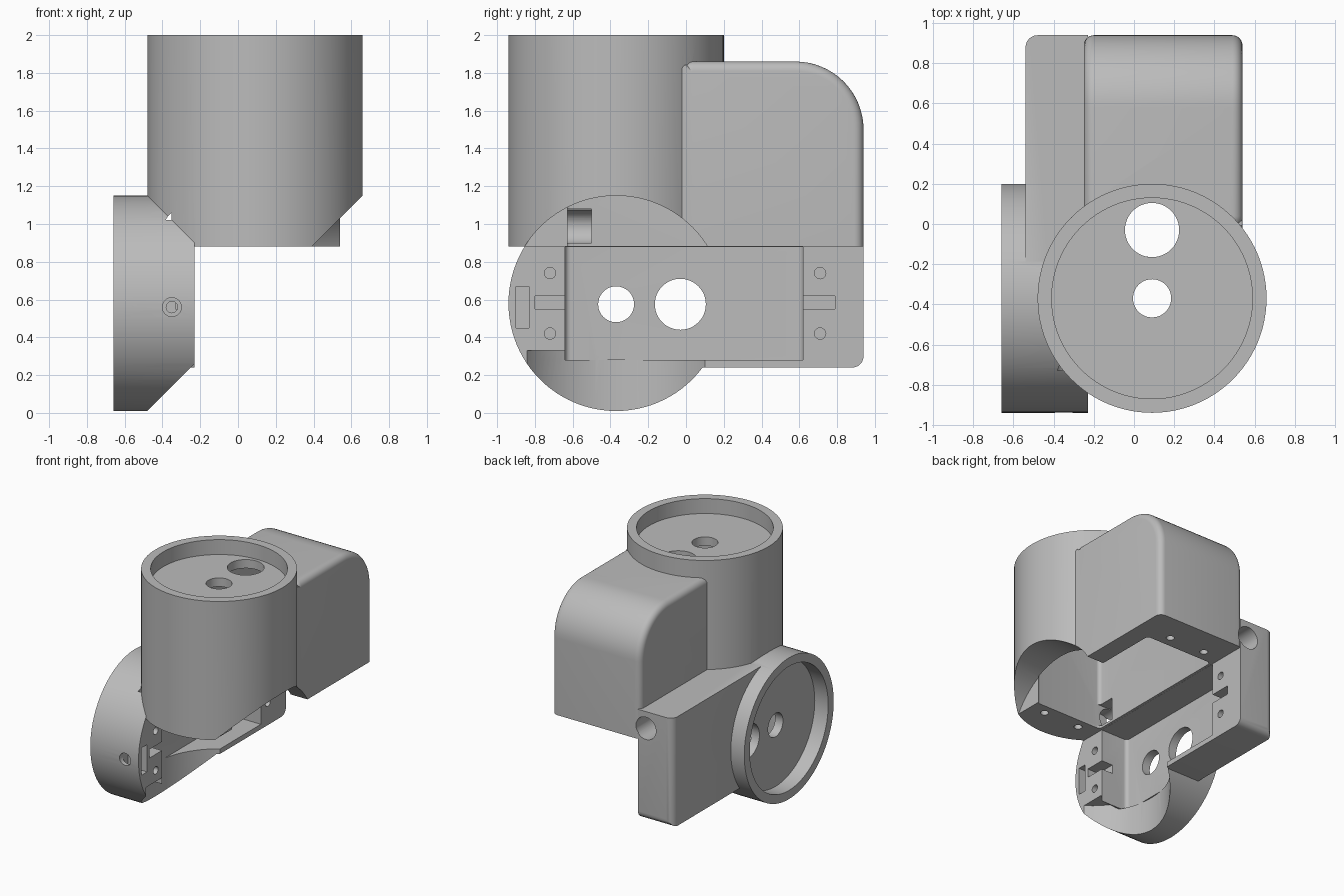
import bpy, bmesh, math
from mathutils import Vector, Matrix

start = bpy.data.objects.get("Cube")
if start:
    bpy.data.objects.remove(start, do_unlink=True)

grey = bpy.data.materials.new("plain_grey")
grey.use_nodes = True
tone = (0.5, 0.5, 0.5, 1)
grey.diffuse_color = tone
grey.node_tree.nodes["Principled BSDF"].inputs["Base Color"].default_value = tone

PX, PY, PZ = 0.09, -0.37, 0.58      # joint centre shared by both drums
R, RIM = 0.57, 0.50


def make(name, bm):
    bmesh.ops.recalc_face_normals(bm, faces=bm.faces)
    mesh = bpy.data.meshes.new(name)
    bm.to_mesh(mesh)
    bm.free()
    ob = bpy.data.objects.new(name, mesh)
    bpy.context.collection.objects.link(ob)
    return ob


def box(name, lo, hi, radius=0, pick=None):
    """Box between two corners; edges whose midpoint passes pick are rounded."""
    lo, hi = Vector(lo), Vector(hi)
    bm = bmesh.new()
    bmesh.ops.create_cube(bm, size=1)
    for v in bm.verts:
        v.co = (lo + hi) / 2 + v.co * (hi - lo)
    if radius:
        edges = [e for e in bm.edges if pick((e.verts[0].co + e.verts[1].co) / 2)]
        bmesh.ops.bevel(bm, geom=edges, offset=radius, segments=6, profile=0.5, affect='EDGES')
    return make(name, bm)


def drum(name, axis, a, b, radius, start, end, sides=96):
    """Cylinder along x, y or z; a and b are its other two coordinates in order."""
    bm = bmesh.new()
    bmesh.ops.create_cone(bm, cap_ends=True, segments=sides, radius1=radius,
                          radius2=radius, depth=end - start)
    mid = (start + end) / 2
    place = {'x': (mid, a, b), 'y': (a, mid, b), 'z': (a, b, mid)}[axis]
    turn = {'x': Matrix.Rotation(math.pi / 2, 4, 'Y'),
            'y': Matrix.Rotation(math.pi / 2, 4, 'X'), 'z': Matrix()}[axis]
    bmesh.ops.transform(bm, matrix=Matrix.Translation(place) @ turn, verts=bm.verts)
    return make(name, bm)


def combine(body, tool, operation):
    mod = body.modifiers.new(operation, 'BOOLEAN')
    mod.operation, mod.solver, mod.object = operation, 'EXACT', tool
    graph = bpy.context.evaluated_depsgraph_get()
    mesh = bpy.data.meshes.new_from_object(body.evaluated_get(graph))
    body.modifiers.clear()
    body.data = mesh
    bpy.data.objects.remove(tool, do_unlink=True)


def motor_cover():
    """Side profile with one large and two small rounded corners, pulled along x."""
    pts = [(-0.03, 0.88), (0.94, 0.88)]
    for cy, cz, r, first in ((0.58, 1.50, 0.36, 0), (0.04, 1.79, 0.07, 90)):
        for i in range(17):
            t = math.radians(first + 90 * i / 16)
            pts.append((cy + r * math.cos(t), cz + r * math.sin(t)))
    bm = bmesh.new()
    face = bm.faces.new([bm.verts.new((-0.25, y, z)) for y, z in pts])
    new = bmesh.ops.extrude_face_region(bm, geom=[face])["geom"]
    bmesh.ops.translate(bm, vec=(0.79, 0, 0), verts=[v for v in new if isinstance(v, bmesh.types.BMVert)])
    rim = [e for e in bm.edges if abs(e.verts[0].co.x - e.verts[1].co.x) < 0.001
           and max(v.co.z for v in e.verts) > 0.9
           and max(v.co.y for v in e.verts) > 0]
    bmesh.ops.bevel(bm, geom=rim, offset=0.05, segments=6, profile=0.5, affect='EDGES')
    return make("motor_cover", bm)


# Solid masses: upright drum, side drum, motor cover, side plate
body = drum("double_joint_housing", 'z', PX, PY, R, 0.88, 2.0)
combine(body, drum("side_drum", 'x', PY, PZ, R, -0.66, -0.23), 'UNION')
cover = motor_cover()
# extend the cover into the upright drum
combine(body, box("cover_root", (-0.24, PY, 0.88), (0.5, 0.0, 1.75)), 'UNION')
combine(body, cover, 'UNION')
combine(body, box("side_plate", (-0.54, PY, 0.24), (-0.23, 0.94, 1.12), 0.06,
                  lambda m: m.y > 0.9 and (m.x < -0.5 and abs(m.z - 0.68) < 0.1
                                           or m.z < 0.3)), 'UNION')

cuts = []
# Clearance for neighbouring drums
cuts.append(drum("clear_below", 'z', PX, PY, R, -0.2, 0.281))
cuts.append(drum("clear_side", 'x', PY, PZ, R, 0.385, 1.0))
front = drum("clear_below_front", 'z', PX, PY, R, 0.1, 0.33)
combine(front, box("front_zone", (-1, -1.2, 0), (1, -0.641, 1)), 'INTERSECT')
cuts.append(front)

# Dished ends
cuts.append(drum("top_dish", 'z', PX, PY, RIM, 1.88, 2.2))
cuts.append(drum("side_dish", 'x', PY, PZ, RIM, -0.9, -0.54))

# Motor pockets
cuts.append(box("side_pocket", (-0.47, -0.64, 0.28), (-0.1, 0.62, 0.879), 0.03,
                lambda m: abs(m.z - 0.58) < 0.1 and abs(m.y) > 0.5))
cuts.append(box("upright_pocket", (-0.21, -0.64, 0.7), (0.39, 0.62, 1.81), 0.03,
                lambda m: abs(m.x - PX) > 0.2 and abs(m.y) > 0.5))

# Shaft and cable openings through each dish
for y, r in ((PY, 0.095), (-0.03, 0.135)):
    cuts.append(drum("dish_hole", 'z', PX, y, r, 1.7, 2.1, 48))
    cuts.append(drum("dish_hole", 'x', y, 0.575, r, -0.8, -0.4, 48))

# Screw holes and notches at both pocket ends
for y in (-0.72, 0.71):
    for s in (-0.16, 0.16):
        cuts.append(drum("screw_hole", 'x', y, PZ + s, 0.03, -0.4, -0.1, 24))
        cuts.append(drum("screw_hole", 'z', PX + s, y, 0.03, 0.7, 1.05, 24))
for y0, y1 in ((-0.80, -0.63), (0.61, 0.79)):
    cuts.append(box("end_notch", (-0.33, y0, 0.55), (-0.1, y1, 0.62)))
cuts.append(box("nut_slot", (-0.40, -0.90, 0.45), (-0.1, -0.83, 0.67)))

# Front clamp screw and cable channel
cuts.append(drum("clamp_recess", 'y', -0.35, 0.56, 0.05, -1.1, -0.90, 32))
cuts.append(drum("clamp_hole", 'y', -0.35, 0.56, 0.03, -1.0, -0.80, 32))
cuts.append(drum("cable_channel", 'y', -0.30, 0.985, 0.09, -0.73, 1.1, 48))
cuts.append(box("cable_window", (-0.30, -0.64, 0.90), (-0.15, -0.50, 1.08)))

for cutter in cuts:
    combine(body, cutter, 'DIFFERENCE')

body.data.materials.clear()
body.data.materials.append(grey)
bpy.ops.object.select_all(action='DESELECT')
body.select_set(True)
bpy.context.view_layer.objects.active = body
bpy.ops.object.shade_smooth_by_angle(angle=math.radians(30))
